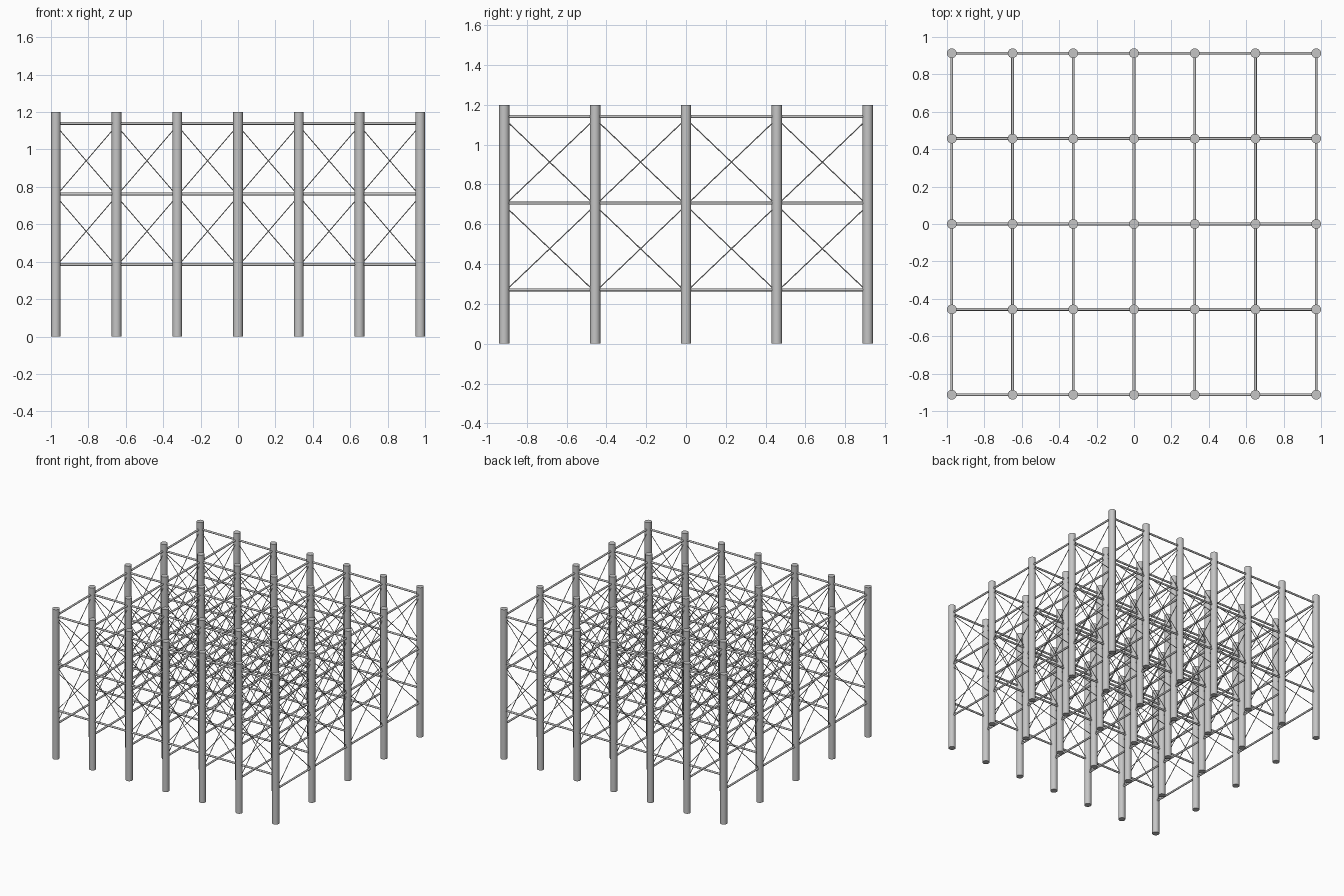
import bpy, bmesh
from mathutils import Matrix, Vector

if "Cube" in bpy.data.objects:
    bpy.data.objects.remove(bpy.data.objects["Cube"])

NX, NY = 7, 5                       # column grid
HX, HY = 0.974, 0.913               # outermost column centres
H, R_COL = 1.2, 0.026
XS = [-HX + 2 * HX * i / (NX - 1) for i in range(NX)]
YS = [-HY + 2 * HY * j / (NY - 1) for j in range(NY)]
ZX = [0.385, 0.762, 1.139]          # heights of beams running along x
ZY = [0.271, 0.706, 1.141]          # heights of beams running along y
DROP = 0.011                        # braces meet the columns just below the beams

steel = bpy.data.materials.new("steel_grey")
steel.diffuse_color = (0.56, 0.56, 0.56, 1)
steel.use_nodes = True
steel.node_tree.nodes["Principled BSDF"].inputs["Base Color"].default_value = steel.diffuse_color


def rods(name, segments, radius, sides):
    """One object made of round bars between pairs of points."""
    bm = bmesh.new()
    for a, b in segments:
        a, b = Vector(a), Vector(b)
        d = b - a
        rot = d.to_track_quat('Z', 'Y').to_matrix().to_4x4()
        bmesh.ops.create_cone(bm, cap_ends=True, segments=sides,
                              radius1=radius, radius2=radius, depth=d.length,
                              matrix=Matrix.Translation((a + b) / 2) @ rot)
    me = bpy.data.meshes.new(name)
    bm.to_mesh(me)
    bm.free()
    me.materials.append(steel)
    ob = bpy.data.objects.new(name, me)
    bpy.context.collection.objects.link(ob)
    bpy.ops.object.select_all(action='DESELECT')
    ob.select_set(True)
    bpy.context.view_layer.objects.active = ob
    bpy.ops.object.shade_smooth_by_angle(angle=0.8)


def crosses(stations, levels, point):
    """Both diagonals of every bay between neighbouring stations and levels."""
    out = []
    for s, t in zip(stations, stations[1:]):
        for lo, hi in zip(levels, levels[1:]):
            lo, hi = lo - DROP, hi - DROP
            out += [(point(s, lo), point(t, hi)), (point(s, hi), point(t, lo))]
    return out


# Columns
rods("columns", [((x, y, 0), (x, y, H)) for x in XS for y in YS], R_COL, 24)

# Horizontal beams in both directions
rods("beams_along_x", [((-HX, y, z), (HX, y, z)) for y in YS for z in ZX], 0.0075, 12)
rods("beams_along_y", [((x, -HY, z), (x, HY, z)) for x in XS for z in ZY], 0.0075, 12)

# Thin diagonal bracing in every bay
rods("braces_along_x",
     [s for y in YS for s in crosses(XS, ZX, lambda u, z: (u, y, z))], 0.0025, 8)
rods("braces_along_y",
     [s for x in XS for s in crosses(YS, ZY, lambda u, z: (x, u, z))], 0.0028, 8)
